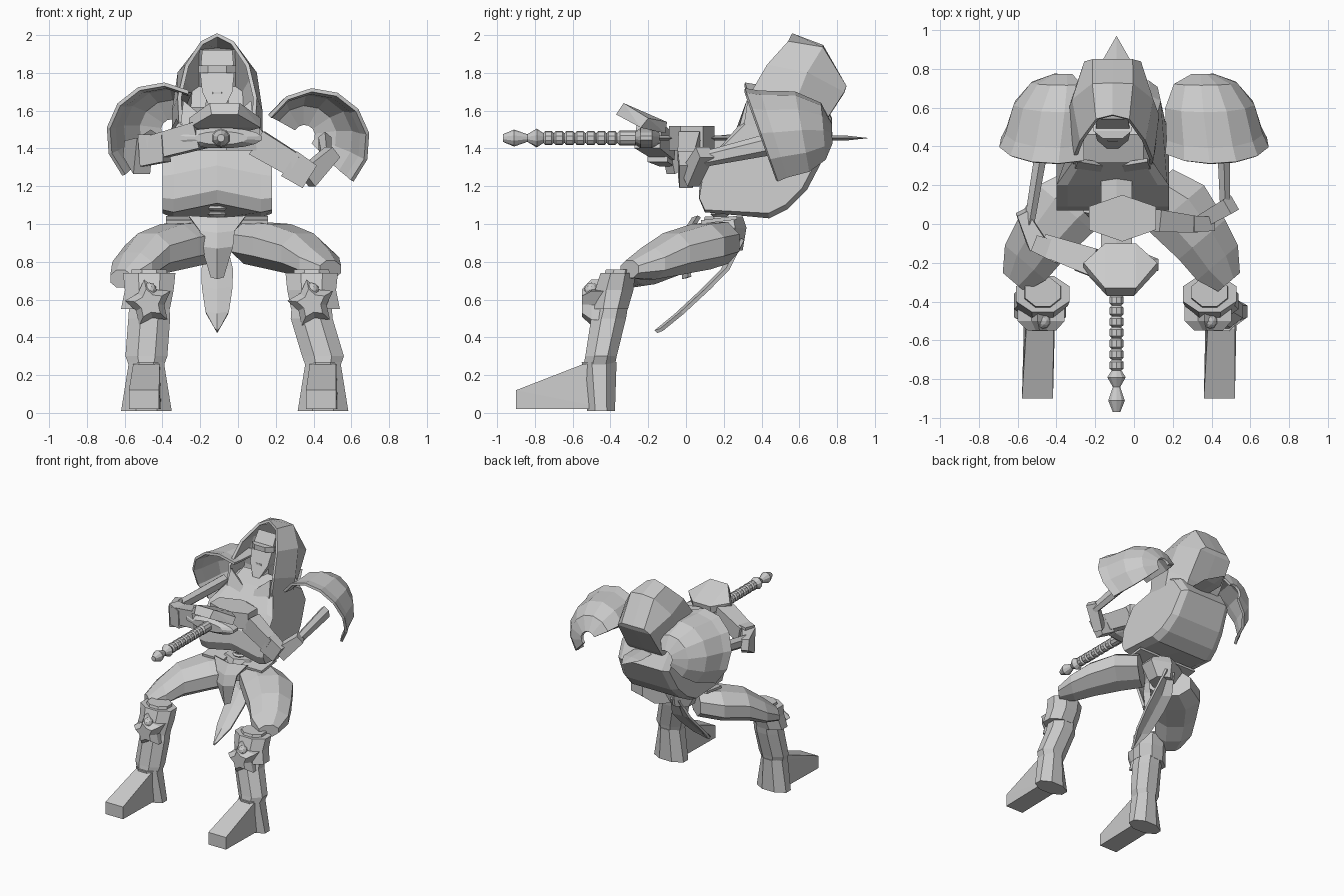
import bpy, bmesh, math
from mathutils import Vector

if "Cube" in bpy.data.objects:
    bpy.data.objects.remove(bpy.data.objects["Cube"], do_unlink=True)

GREY = (.6, .6, .6, 1)
grey = bpy.data.materials.new("plain grey")
grey.use_nodes = True
grey.diffuse_color = GREY
grey.node_tree.nodes["Principled BSDF"].inputs["Base Color"].default_value = GREY

X, Y, Z = Vector((1, 0, 0)), Vector((0, 1, 0)), Vector((0, 0, 1))
BODY = -.11  # x of the body's centre line


def finish(name, bm, thickness=0):
    """Turn a bmesh into a flat shaded object, as a thin shell if asked."""
    bmesh.ops.remove_doubles(bm, verts=bm.verts, dist=.001)
    bmesh.ops.recalc_face_normals(bm, faces=bm.faces)
    mesh = bpy.data.meshes.new(name)
    bm.to_mesh(mesh)
    bm.free()
    mesh.materials.append(grey)
    obj = bpy.data.objects.new(name, mesh)
    bpy.context.collection.objects.link(obj)
    if thickness:
        shell = obj.modifiers.new("thickness", 'SOLIDIFY')
        shell.thickness = thickness
        shell.offset = 0


def skin(bm, rows, closed):
    verts = [[bm.verts.new(point) for point in row] for row in rows]
    count = len(rows[0])
    for lower, upper in zip(verts, verts[1:]):
        for i in range(count if closed else count - 1):
            j = (i + 1) % count
            bm.faces.new((lower[i], lower[j], upper[j], upper[i]))
    return verts


def solid(name, rings):
    """Capped solid through closed rings of points."""
    bm = bmesh.new()
    verts = skin(bm, rings, closed=True)
    bm.faces.new(verts[0])
    bm.faces.new(verts[-1])
    finish(name, bm)


def sheet(name, rows, thickness=.02):
    """Thin shell through open rows of points."""
    bm = bmesh.new()
    skin(bm, rows, closed=False)
    finish(name, bm, thickness)


def hull(name, points):
    """Faceted lump around a few corner points."""
    bm = bmesh.new()
    for point in points:
        bm.verts.new(point)
    result = bmesh.ops.convex_hull(bm, input=bm.verts)
    inside = [item for item in result["geom_interior"] if isinstance(item, bmesh.types.BMVert)]
    bmesh.ops.delete(bm, geom=inside, context='VERTS')
    finish(name, bm)


def both_sides(center, points):
    """Mirror (half width, y, z) points about a centre x."""
    return [(center + side * width, y, z) for side in (-1, 1) for width, y, z in points]


def ring(center, across, along, sides):
    """Polygon ring spanned by two radius vectors."""
    angles = [(i + .5) * math.tau / sides for i in range(sides)]
    return [Vector(center) + across * math.cos(a) + along * math.sin(a) for a in angles]


def limb(name, *stations, sides=6, upright=False):
    """Tapered tube; each station is a point, its side radius and its height radius."""
    direction = (Vector(stations[-1][0]) - Vector(stations[0][0])).normalized()
    across = direction.cross(Z).normalized()
    up = Z if upright else across.cross(direction)
    solid(name, [ring(p, across * wide, up * high, sides) for p, wide, high in stations])


def column(name, *stations, sides=8):
    """Stack of level rings; each station is a point, its x radius and its y radius."""
    solid(name, [ring(p, X * wide, Y * deep, sides) for p, wide, deep in stations])


def turned(name, center, profile, flatten=1, sides=10):
    """Shape turned about a front to back axis from (y, radius) pairs."""
    x, z = center
    solid(name, [ring((x, y, z), X * r, Z * r * flatten, sides) for y, r in profile])


# Barrel torso: side profile swept across, arched at the lower front, narrower at the chest top and back
profile = [(.1, 1.05), (.07, 1.12), (.09, 1.25), (.2, 1.43), (.32, 1.57), (.46, 1.62),
           (.66, 1.5), (.74, 1.37), (.64, 1.18), (.54, 1.08), (.44, 1.03)]
sections = []
for turn in (-1, -.8, 0, .8, 1):
    scale = .9 if abs(turn) == 1 else 1
    section = []
    for y, z in profile:
        width = .2 if z > 1.5 else .29 - .2 * max(0, y - .45)
        arch = .06 * (1 - abs(turn)) if y < .15 else 0
        section.append((BODY + turn * width, .4 + (y - .4) * (scale if y > .3 else 1),
                        1.3 + (z - 1.3) * scale + arch))
    sections.append(section)
solid("torso", sections)

# Hood: arches from the open front to the closed back, each from the shoulder up to the peak
arches = [[(.19, .3, 1.47), (.2, .33, 1.67), (.16, .43, 1.84), (.08, .54, 1.96), (0, .56, 2)],
          [(.23, .5, 1.38), (.23, .56, 1.6), (.2, .64, 1.8), (.1, .72, 1.93), (0, .72, 1.94)],
          [(.13, .62, 1.4), (.15, .7, 1.5), (.14, .83, 1.7), (.1, .84, 1.73), (0, .84, 1.73)]]
arches.append([(0, y, z) for width, y, z in arches[-1]])
rows = []
for arch in arches:
    mirrored = both_sides(BODY, arch)
    half = len(arch)
    rows.append(mirrored[:half] + mirrored[half:-1][::-1])
sheet("hood", rows)

# Masked face, brow band, neck and collar
hull("face", both_sides(BODY, [(.08, .54, 1.92), (.09, .47, 1.8), (.08, .43, 1.7), (.03, .39, 1.6), (.08, .6, 1.7)]))
hull("brow_band", both_sides(BODY, [(.1, .48, 1.84), (.1, .48, 1.8), (.05, .44, 1.84), (.05, .44, 1.8), (.1, .54, 1.82)]))
column("neck", ((BODY, .5, 1.5), .08, .1), ((BODY, .5, 1.7), .06, .08))
for name, side in (("right_collar", -1), ("left_collar", 1)):
    sheet(name, [[(BODY + side * .18, .33, 1.65), (BODY, .3, 1.5)],
                 [(BODY + side * .2, .28, 1.47), (BODY, .25, 1.43)]])

# Spine, pelvis and hip flaps
for i in range(5):
    base = Vector((BODY, .18, .98 + i * .03))
    column("vertebra", (base, .04, .04), (base + Z * .012, .055, .055), (base + Z * .024, .04, .04))
column("pelvis", ((BODY, .2, .86), .1, .1), ((BODY, .2, .98), .18, .12), ((BODY, .2, 1.04), .13, .1), sides=6)
for name, side in (("right_hip_flap", -1), ("left_hip_flap", 1)):
    sheet(name, [[(BODY + side * width, y, 1 + y / 8) for y in (.08, .27)] for width in (.08, .27)])

# Hanging cloths: strips of (half width, y, z) with a raised middle crease
cloths = {"front_cloth": [(.15, .07, 1.04), (.09, .02, .96), (.08, 0, .88), (.03, .02, .72)],
          "tail_cloth": [(.04, .3, .92), (.08, .22, .76), (.08, .12, .66), (.06, -.02, .53), (.01, -.13, .44)]}
for name, strip in cloths.items():
    sheet(name, [[(BODY - width, y, z), (BODY, y - .03, z - .01), (BODY + width, y, z)]
                 for width, y, z in strip])

# Legs: wide stance, splayed slab thighs, armoured knees and wedge feet
for name, side, hip, knee, ankle, drop in (("right", -1, -.13, -.47, -.485, .05), ("left", 1, 0, .39, .45, 0)):
    limb(name + "_thigh", ((hip + side * .08, .18, .9), .17, .12), ((hip + side * .22, .08, .88), .2, .13),
         ((hip + side * .35, -.08, .84), .17, .12), ((hip + side * .43, -.2, .79 - drop / 2), .15, .09),
         ((hip + side * .49, -.3, .76 - drop), .08, .05), sides=8, upright=True)
    column(name + "_shin", ((knee, -.35, .76), .1, .08), ((knee, -.41, .5), .12, .1),
           ((ankle, -.45, .3), .12, .09), ((ankle, -.46, .25), .1, .09))
    column(name + "_knee_cuff", ((knee, -.36, .74), .15, .1), ((knee, -.38, .65), .14, .11),
           ((knee + side * .02, -.4, .55), .14, .1))
    # Jagged plate: a star with alternating long and short points
    star = []
    for i in range(10):
        reach = .08 if i % 2 else .13
        angle = i * math.tau / 10 + math.pi / 6
        star.append(X * reach * math.cos(angle) + Z * reach * math.sin(angle))
    solid(name + "_knee_plate", [[Vector((knee, y, .58)) + point * scale for point in star]
                                 for y, scale in ((-.42, 1), (-.5, 1), (-.55, .6))])
    bm = bmesh.new()
    bmesh.ops.create_icosphere(bm, subdivisions=2, radius=.04)
    bmesh.ops.translate(bm, verts=bm.verts, vec=(knee, -.5, .65))
    finish(name + "_knee_knob", bm)
    # Flared ankle over a narrow wedge
    toe = (knee + ankle) / 2 + side * .02
    column(name + "_heel", ((ankle, -.46, .27), .1, .1), ((ankle, -.45, .01), .145, .08))
    hull(name + "_foot", both_sides(ankle, [(.08, -.4, .02), (.07, -.54, .26), (.07, -.42, .26)])
         + both_sides(toe, [(.08, -.9, .02), (.08, -.9, .12)]))

# Shoulder pads: flared domes open to the front, wrapped over the top and outer side
for name, side, height, last in (("right_shoulder_pad", -1, 1.46, 130), ("left_shoulder_pad", 1, 1.43, 160)):
    rows = []
    for tilt, radius in ((0, .28), (10, .26), (35, .24), (60, .17), (80, .06)):
        back = math.sin(math.radians(tilt))
        row = []
        for turn in range(-46, last, 28):
            angle = math.radians(turn)
            rim = .31 + .1 * (1 - math.sin(angle))
            row.append((side * (.41 - .06 * back + radius * math.cos(angle)), rim + (.77 - rim) * back,
                        height + .04 * back + radius * math.sin(angle)))
        rows.append(row)
    sheet(name, rows)

# Left arm, bent across the belly
limb("left_upper_arm", ((.46, .48, 1.43), .04, .06), ((.47, .08, 1.34), .03, .04))
limb("left_elbow", ((.5, .1, 1.38), .06, .05), ((.36, .02, 1.24), .05, .08), sides=4)
limb("left_bracer", ((.38, 0, 1.25), .05, .1), ((.27, 0, 1.32), .06, .11), sides=4)
limb("left_forearm", ((.3, 0, 1.31), .06, .09), ((.1, .02, 1.43), .08, .1), sides=4)
column("left_hand", ((-.06, .03, 1.39), .2, .12), ((-.06, .03, 1.52), .2, .12), sides=6)

# Right arm, reaching further forward, with a slanted hand resting over the guard
limb("right_upper_arm", ((-.46, .48, 1.45), .04, .05), ((-.54, 0, 1.4), .03, .05))
limb("right_elbow", ((-.58, .06, 1.4), .04, .06), ((-.5, -.1, 1.36), .07, .14), sides=4)
limb("right_bracer", ((-.51, -.1, 1.39), .06, .12), ((-.38, -.15, 1.4), .08, .1), sides=4)
limb("right_forearm", ((-.46, -.11, 1.4), .08, .09), ((-.2, -.2, 1.47), .1, .1), sides=4)
hull("right_hand", both_sides(-.07, [(.07, -.37, 1.58), (.08, -.33, 1.64), (.19, -.24, 1.51), (.19, -.2, 1.56),
                                     (.08, -.11, 1.48), (.08, -.1, 1.54)]))

# Sword: turned pommel and beaded grip, lens shaped guard, flat pointed blade
SWORD = (-.09, 1.455)
grip = [(-.97, .02), (-.91, .045), (-.84, .02), (-.79, .05), (-.76, .03)]
for bead in range(7):
    start = -.755 + bead * .056
    grip += [(start, .026), (start + .01, .038), (start + .044, .038), (start + .054, .026)]
turned("sword_grip", SWORD, grip + [(-.35, .04), (-.2, .04)])
turned("sword_guard", SWORD, [(-.27, .14), (-.24, .22), (-.18, .22), (-.14, .12)], flatten=.25, sides=16)
x, z = SWORD
hull("sword_blade", both_sides(x, [(.08, -.15, z), (.08, .83, z), (0, .97, z)])
     + [(x, y, z + rise) for y in (-.15, .84) for rise in (-.014, .014)])
